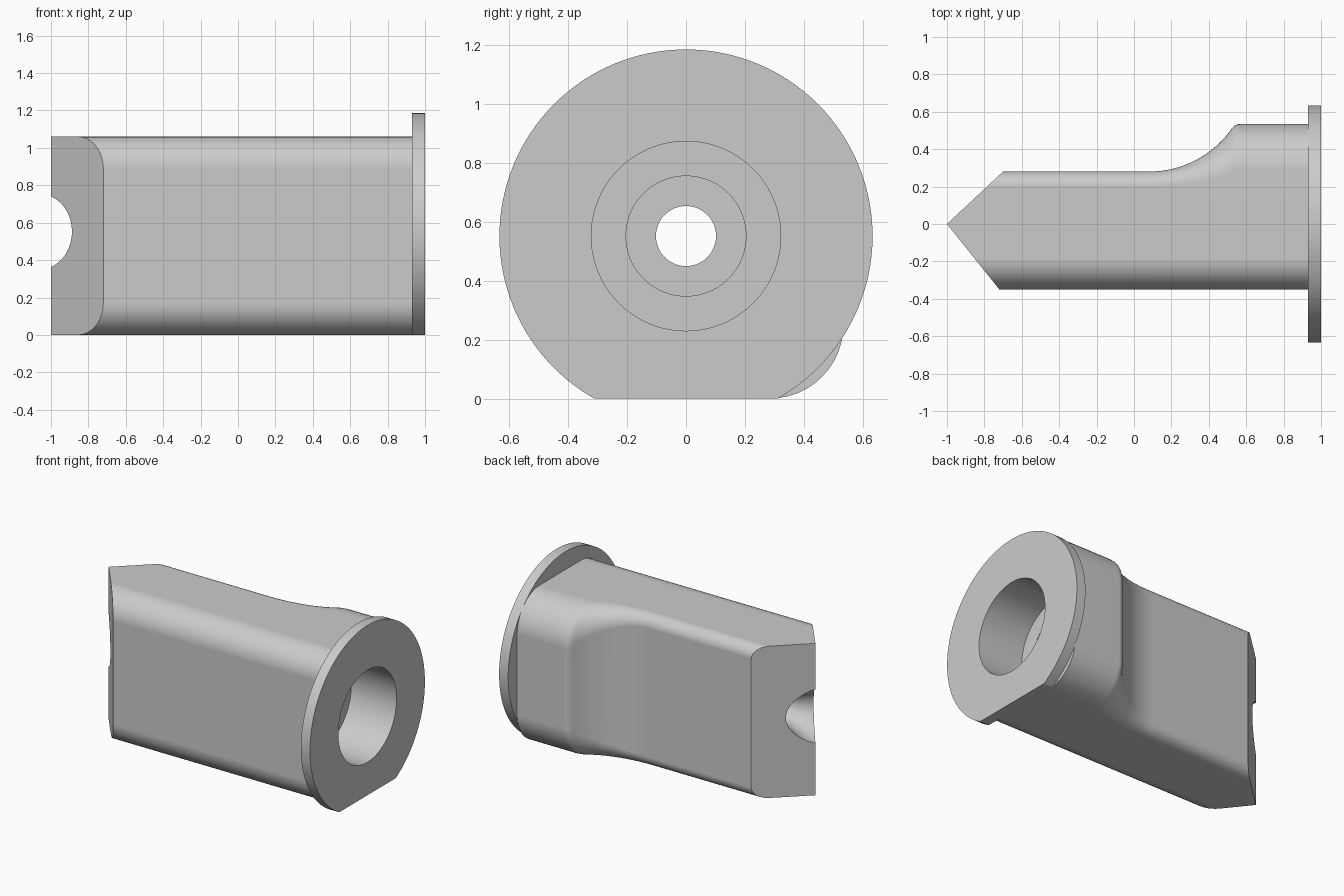
import bpy, bmesh, math
from mathutils import Vector, Matrix

if "Cube" in bpy.data.objects:
    bpy.data.objects.remove(bpy.data.objects["Cube"], do_unlink=True)

AXIS_Z = 0.552
HEIGHT = 1.06
FRONT_Y, THIN_Y, THICK_Y = -0.35, 0.28, 0.535
FLANGE_X = 0.93

grey = bpy.data.materials.new("plain grey")
grey.use_nodes = True
grey.diffuse_color = (0.6, 0.6, 0.6, 1)
grey.node_tree.nodes["Principled BSDF"].inputs["Base Color"].default_value = (0.6, 0.6, 0.6, 1)


def make_object(name, bm):
    bmesh.ops.recalc_face_normals(bm, faces=bm.faces)
    mesh = bpy.data.meshes.new(name)
    bm.to_mesh(mesh)
    bm.free()
    mesh.materials.append(grey)
    obj = bpy.data.objects.new(name, mesh)
    bpy.context.collection.objects.link(obj)
    return obj


def slice_off(bm, point, normal):
    """Remove everything on the normal side of a plane and cap the cut."""
    geom = bm.verts[:] + bm.edges[:] + bm.faces[:]
    cut = bmesh.ops.bisect_plane(bm, geom=geom, plane_co=point, plane_no=normal,
                                 clear_outer=True, dist=1e-5)["geom_cut"]
    edges = [e for e in cut if isinstance(e, bmesh.types.BMEdge)]
    bmesh.ops.edgeloop_fill(bm, edges=edges)


def section(x, back_y, back_r, front_r=0.17, steps=12):
    """Rounded cross-section of the body at a given x."""
    corners = [(back_y - back_r, HEIGHT - back_r, back_r, 0),
               (FRONT_Y + front_r, HEIGHT - front_r, front_r, 90),
               (FRONT_Y + front_r, front_r, front_r, 180),
               (back_y - back_r, back_r, back_r, 270)]
    points = []
    for cy, cz, r, start in corners:
        for i in range(steps + 1):
            a = math.radians(start + 90 * i / steps)
            points.append(Vector((x, cy + r * math.cos(a), cz + r * math.sin(a))))
    return points


# Plan outline of the back: thin shank, concave sweep, small rounded shoulder
sweep_r, round_r, sweep_end = 0.54, 0.058, math.radians(55)
outline = [(-1.1, THIN_Y)]
for i in range(17):
    a = sweep_end * i / 16
    outline.append((0.08 + sweep_r * math.sin(a), THIN_Y + sweep_r * (1 - math.cos(a))))
top_x = outline[-1][0] + round_r * math.sin(sweep_end)
for i in range(1, 9):
    a = sweep_end * (1 - i / 8)
    outline.append((top_x - round_r * math.sin(a), THICK_Y - round_r * (1 - math.cos(a))))
outline.append((FLANGE_X, THICK_Y))

# Body lofted along the outline, then cut to a pointed wedge
bm = bmesh.new()
rings = []
for x, y in outline:
    blend = (y - THIN_Y) / (THICK_Y - THIN_Y)
    rings.append([bm.verts.new(p) for p in section(x, y, 0.08 + 0.17 * blend)])
count = len(rings[0])
for a, b in zip(rings, rings[1:]):
    for i in range(count):
        j = (i + 1) % count
        bm.faces.new((a[i], a[j], b[j], b[i]))
bm.faces.new(rings[0])
bm.faces.new(rings[-1])
bmesh.ops.recalc_face_normals(bm, faces=bm.faces)
slice_off(bm, (-1, 0, 0), (-0.35, -0.28, 0))
slice_off(bm, (-1, 0, 0), (-0.28, 0.30, 0))
body = make_object("body", bm)

# Flange disc with a flat bottom
bm = bmesh.new()
place = Matrix.Translation(((1 + FLANGE_X) / 2, 0, AXIS_Z)) @ Matrix.Rotation(math.pi / 2, 4, 'Y')
bmesh.ops.create_cone(bm, cap_ends=True, segments=128, radius1=0.634, radius2=0.634,
                      depth=1 - FLANGE_X, matrix=place)
slice_off(bm, (0, 0, 0), (0, 0, -1))
flange = make_object("flange", bm)

# Stepped bore with a flared mouth at the tip
bm = bmesh.new()
bore = [(1.1, 0.322), (0.65, 0.322), (0.65, 0.204), (-0.5, 0.204),
        (-0.5, 0.102), (-0.8, 0.102), (-1.05, 0.21)]
rings = []
for x, r in bore:
    rings.append([bm.verts.new((x, r * math.cos(math.tau * i / 80),
                                AXIS_Z + r * math.sin(math.tau * i / 80))) for i in range(80)])
for a, b in zip(rings, rings[1:]):
    for i in range(80):
        j = (i + 1) % 80
        bm.faces.new((a[i], a[j], b[j], b[i]))
bm.faces.new(rings[0])
bm.faces.new(rings[-1])
cutter = make_object("bore_cutter", bm)
cutter.hide_render = True

for obj in (body, flange):
    bpy.ops.object.select_all(action='DESELECT')
    obj.select_set(True)
    bpy.context.view_layer.objects.active = obj
    cut = obj.modifiers.new("bore", 'BOOLEAN')
    cut.operation = 'DIFFERENCE'
    cut.solver = 'EXACT'
    cut.object = cutter
    bpy.ops.object.modifier_apply(modifier=cut.name)
    bpy.ops.object.shade_smooth_by_angle(angle=math.radians(25))
    weighted = obj.modifiers.new("even shading", 'WEIGHTED_NORMAL')
    weighted.keep_sharp = True
bpy.data.objects.remove(cutter, do_unlink=True)
